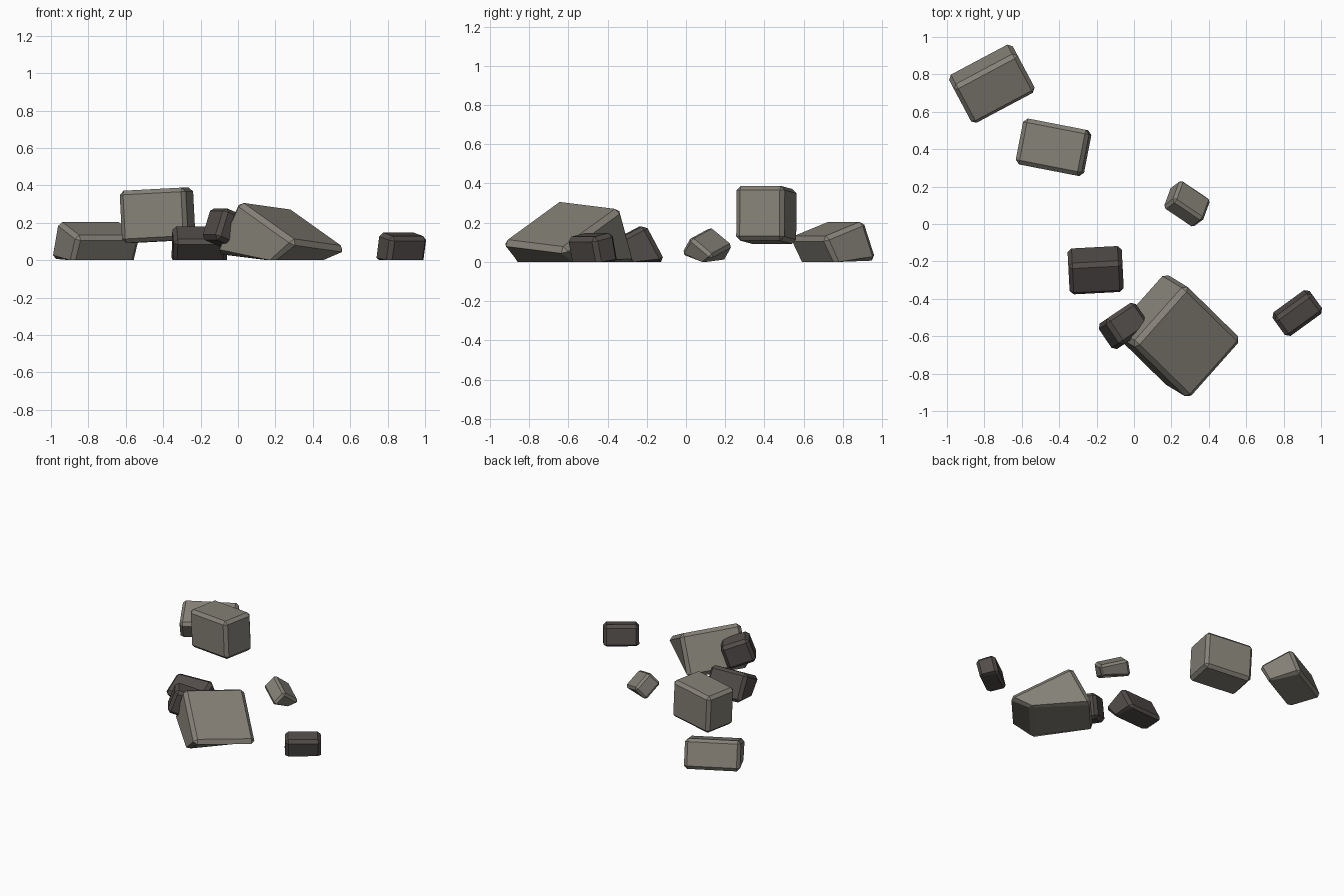
import bpy
import bmesh
from math import radians
from mathutils import Euler, Matrix, Vector

old = bpy.data.objects.get("Cube")
if old:
    bpy.data.objects.remove(old, do_unlink=True)


def make_material(name, rgb):
    mat = bpy.data.materials.new(name)
    mat.use_nodes = True
    color = (*rgb, 1.0)
    mat.diffuse_color = color
    bsdf = mat.node_tree.nodes["Principled BSDF"]
    bsdf.inputs["Base Color"].default_value = color
    bsdf.inputs["Roughness"].default_value = 0.9
    return mat


light_stone = make_material("light_stone", (0.235, 0.22, 0.185))
dark_stone = make_material("dark_stone", (0.084, 0.073, 0.068))


def make_stone(name, mat, size, tilt, center, bevel=0.022):
    """Chamfered block, tilted in place and pressed flat where it meets the ground."""
    bm = bmesh.new()
    bmesh.ops.create_cube(bm, size=1)
    bmesh.ops.scale(bm, vec=size, verts=bm.verts)
    bmesh.ops.bevel(bm, geom=bm.edges[:], offset=bevel, segments=1,
                    profile=0.5, affect='EDGES')
    turn = Euler([radians(a) for a in tilt]).to_matrix().to_4x4()
    bm.transform(Matrix.Translation(Vector(center)) @ turn)
    for v in bm.verts:
        v.co.z = max(v.co.z, 0)
    bmesh.ops.recalc_face_normals(bm, faces=bm.faces)
    mesh = bpy.data.meshes.new(name)
    bm.to_mesh(mesh)
    bm.free()
    mesh.materials.append(mat)
    obj = bpy.data.objects.new(name, mesh)
    bpy.context.collection.objects.link(obj)
    return obj


# Light stones
make_stone("large_boulder", light_stone, (0.475, 0.43, 0.31),
           (-6, 27, -44.4), (0.229, -0.598, 0.055), bevel=0.026)
make_stone("back_boulder", light_stone, (0.385, 0.25, 0.21),
           (20, 0, 28), (-0.76, 0.75, 0.07))
make_stone("raised_boulder", light_stone, (0.36, 0.25, 0.28),
           (0, -3, -11), (-0.43, 0.41, 0.24))
make_stone("small_pale_stone", light_stone, (0.205, 0.155, 0.115),
           (-40, 17, -34), (0.283, 0.108, 0.065), bevel=0.016)

# Dark stones
make_stone("middle_dark_stone", dark_stone, (0.29, 0.19, 0.21),
           (28, 0, 3), (-0.205, -0.247, 0.054))
make_stone("leaning_dark_stone", dark_stone, (0.205, 0.165, 0.18),
           (0, 20, 34), (-0.055, -0.545, 0.165))
make_stone("outlying_dark_stone", dark_stone, (0.245, 0.135, 0.16),
           (12, 0, 36), (0.873, -0.476, 0.06))
